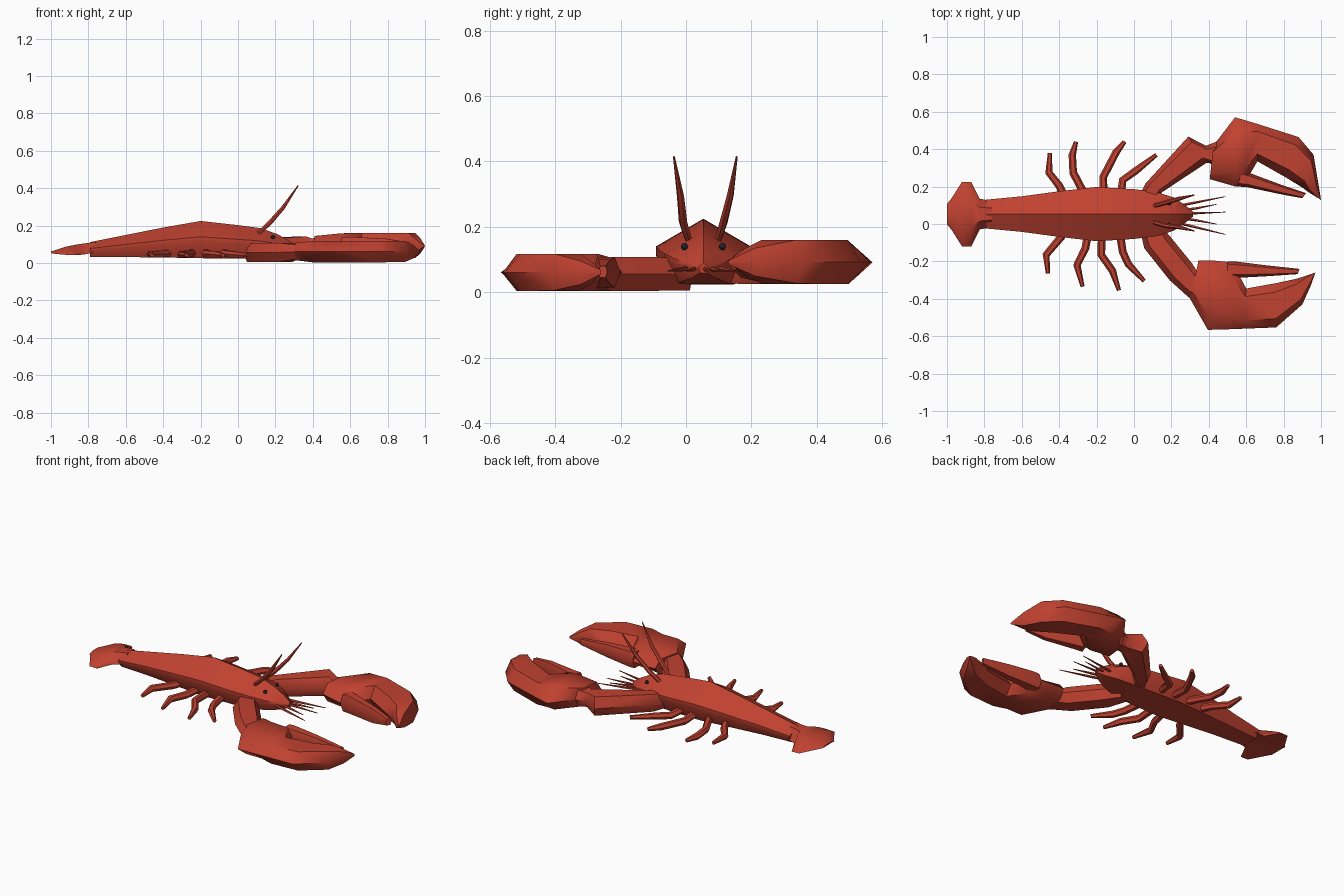
import bpy, bmesh, math
from mathutils import Vector


def material(name, rgb):
    m = bpy.data.materials.new(name)
    m.diffuse_color = (*rgb, 1)
    return m


RED = material("shell red", (0.53, 0.054, 0.030))
BLACK = material("eye black", (0.012, 0.016, 0.02))
CY = 0.053  # body centre line

# cross-sections: (across -1..1, up -1..1)
BODY = [(0, 1), (-1, .15), (-1, -.12), (-.68, -1), (.68, -1), (1, -.12), (1, .15)]
CLAW = [(-1, 0), (-.6, -1), (.6, -1), (1, 0), (.6, 1), (-.6, 1)]
FAN = [(-1, -.75), (-.5, -.5), (.5, -.5), (1, -.75), (.9, -.3), (.45, 1), (-.45, 1), (-.9, -.3)]


def skin(name, rings, mat=RED, angle=50):
    """Join rings of points into a closed shell."""
    bm = bmesh.new()
    vs = [[bm.verts.new(p) for p in r] for r in rings]
    n = len(vs[0])
    for a, b in zip(vs, vs[1:]):
        for i in range(n):
            j = (i + 1) % n
            bm.faces.new((a[i], a[j], b[j], b[i]))
    bm.faces.new(vs[0])
    bm.faces.new(vs[-1])
    bmesh.ops.recalc_face_normals(bm, faces=bm.faces)
    me = bpy.data.meshes.new(name)
    bm.to_mesh(me)
    bm.free()
    ob = bpy.data.objects.new(name, me)
    bpy.context.collection.objects.link(ob)
    me.materials.append(mat)
    bpy.ops.object.select_all(action='DESELECT')
    ob.select_set(True)
    bpy.context.view_layer.objects.active = ob
    bpy.ops.object.shade_smooth_by_angle(angle=math.radians(angle))
    return ob


def loft(name, profile, stations):
    """Each station: left xy, right xy, bottom z, top z."""
    rings = []
    for l, r, z0, z1 in stations:
        l, r = Vector(l), Vector(r)
        c, d, h = (l + r) / 2, (r - l) / 2, (z1 - z0) / 2
        rings.append([(*(c + d * u), (z0 + z1) / 2 + h * v) for u, v in profile])
    return skin(name, rings)


def straight(name, profile, rows):
    """Loft along x, symmetric about the centre line."""
    return loft(name, profile, [((x, CY + w), (x, CY - w), a, b) for x, w, a, b in rows])


def tube(name, pts, radii, sides=6):
    pts = [Vector(p) for p in pts]
    rings = []
    for i, p in enumerate(pts):
        t = pts[min(i + 1, len(pts) - 1)] - pts[max(i - 1, 0)]
        t.normalize()
        side = t.cross(Vector((0, 0, 1))).normalized()
        up = side.cross(t)
        rings.append([p + radii[i] * (side * math.cos(a) + up * math.sin(a))
                      for a in (k * math.tau / sides for k in range(sides))])
    return skin(name, rings)


# body and head
straight("body", BODY, [
    (-.79, .077, .032, .112), (-.6, .095, .032, .15), (-.4, .122, .03, .19),
    (-.2, .145, .026, .225), (0, .133, .024, .203), (.12, .118, .026, .187),
    (.21, .090, .035, .155), (.27, .05, .045, .122), (.315, .014, .06, .09)])

# tail fan
straight("tail_fan", FAN, [
    (-.76, .07, .05, .112), (-.825, .082, .037, .105), (-.87, .172, .035, .098),
    (-.92, .172, .038, .088), (-.975, .085, .046, .07), (-1.0, .055, .052, .062)])

# far arm and claw
loft("left_arm", CLAW, [
    ((.03, .15), (.10, .09), .03, .12), ((.06, .215), (.15, .17), .025, .13),
    ((.29, .467), (.385, .325), .027, .142), ((.385, .418), (.405, .325), .045, .13),
    ((.44, .44), (.44, .30), .04, .14)])
loft("left_claw", CLAW, [
    ((.425, .42), (.405, .24), .035, .145), ((.54, .57), (.545, .20), .025, .158),
    ((.57, .562), (.59, .215), .025, .16), ((.66, .535), (.66, .335), .025, .16),
    ((.88, .465), (.81, .25), .025, .16), ((.96, .37), (.90, .195), .028, .16),
    ((.985, .22), (.93, .172), .05, .135), ((1.0, .128), (.985, .138), .085, .097)])
loft("left_finger", CLAW, [
    ((.58, .285), (.55, .20), .035, .14), ((.62, .272), (.60, .198), .035, .14),
    ((.80, .205), (.79, .158), .045, .13), ((.92, .165), (.90, .138), .07, .11)])

# near arm and claw
loft("right_arm", CLAW, [
    ((.03, -.02), (.12, .02), .006, .10), ((.055, -.13), (.20, -.075), .005, .108),
    ((.19, -.30), (.31, -.21), .005, .108), ((.29, -.39), (.335, -.25), .02, .10),
    ((.33, -.42), (.37, -.25), .02, .10)])
loft("right_claw", CLAW, [
    ((.30, -.40), (.345, -.195), .015, .108), ((.395, -.566), (.42, -.195), .004, .118),
    ((.50, -.563), (.525, -.205), .004, .118), ((.58, -.56), (.60, -.345), .004, .118),
    ((.76, -.553), (.75, -.318), .004, .118), ((.90, -.43), (.86, -.295), .006, .118),
    ((.945, -.33), (.91, -.28), .025, .095), ((.97, -.26), (.962, -.262), .055, .068)])
loft("right_finger", CLAW, [
    ((.50, -.29), (.50, -.20), .015, .108), ((.545, -.288), (.54, -.20), .015, .108),
    ((.70, -.28), (.70, -.22), .025, .1), ((.875, -.268), (.885, -.24), .045, .08)])

# walking legs: hip, knee, ankle, foot
LEGS = {
    "left": [[(-.075, .12), (-.06, .235), (.01, .285), (.12, .37)],
             [(-.16, .12), (-.165, .25), (-.095, .385), (-.05, .44)],
             [(-.245, .12), (-.325, .275), (-.33, .37), (-.31, .44)],
             [(-.36, .12), (-.40, .205), (-.455, .275), (-.45, .38)]],
    "right": [[(-.08, -.02), (-.06, -.15), (-.03, -.215), (.055, -.305)],
              [(-.17, -.02), (-.175, -.165), (-.115, -.25), (-.08, -.355)],
              [(-.24, -.02), (-.26, -.13), (-.305, -.22), (-.275, -.335)],
              [(-.36, 0), (-.39, -.07), (-.47, -.165), (-.46, -.265)]]}
for s, legs in LEGS.items():
    for i, leg in enumerate(legs):
        tube(f"{s}_leg_{i + 1}",
             [(x, y, z) for (x, y), z in zip(leg, (.055, .05, .046, .042))],
             (.022, .021, .02, .011))

for s, name in ((1, "left"), (-1, "right")):
    # long antennae
    off = .012 * (s > 0)
    tube(f"{name}_antenna", [
        (.11, CY + s * .045, .16), (.17, CY + s * .062, .215),
        (.24, CY + s * (.07 + off), .295), (.322, CY + s * (.09 + off), .415)],
        (.011, .013, .011, .003))
    # eyes
    bpy.ops.mesh.primitive_ico_sphere_add(subdivisions=2, radius=.011,
                                          location=(.187, CY + s * .058, .14))
    eye = bpy.context.object
    eye.name = f"{name}_eye"
    eye.data.materials.append(BLACK)
    bpy.ops.object.shade_smooth()

# short feelers under the nose
for i, (y0, y1) in enumerate([(.095, .147), (.07, .105), (.055, .064), (.035, .0), (.01, -.056)]):
    x1 = .49 if i % 2 == 0 else .44
    tube(f"feeler_{i + 1}", [(.22, y0, .075), (.33, y0 + (y1 - y0) * .4, .07), (x1, y1, .065)],
         (.008, .007, .002), 5)
